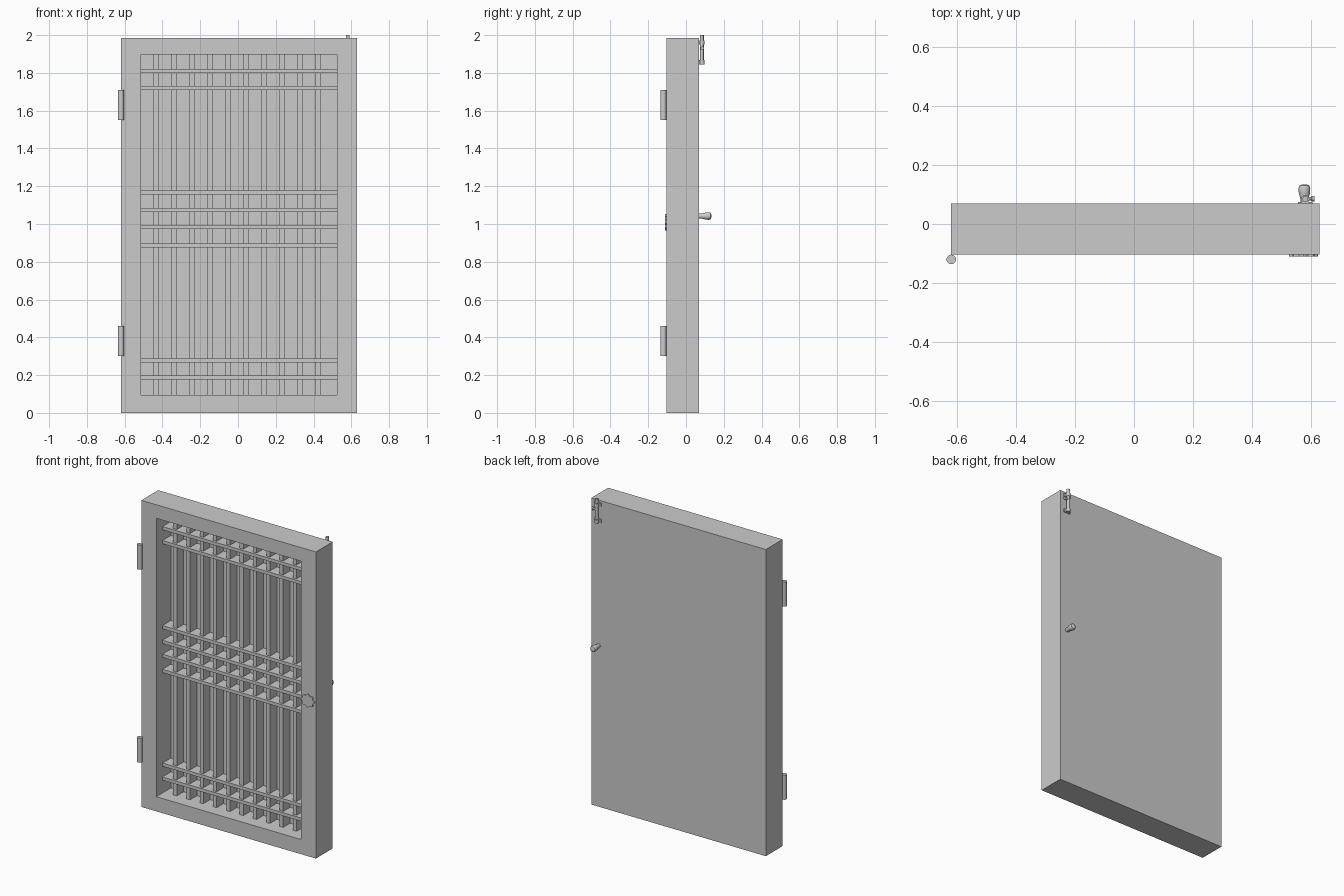
import bpy, bmesh, math
from mathutils import Matrix, Vector

cube = bpy.data.objects.get("Cube")
if cube:
    bpy.data.objects.remove(cube, do_unlink=True)

grey = bpy.data.materials.new("light_grey")
grey.use_nodes = True
COLOUR = (0.6, 0.6, 0.6, 1)
grey.diffuse_color = COLOUR
grey.node_tree.nodes["Principled BSDF"].inputs["Base Color"].default_value = COLOUR


def finish(name, bm, smooth=False):
    bmesh.ops.recalc_face_normals(bm, faces=bm.faces)
    mesh = bpy.data.meshes.new(name)
    bm.to_mesh(mesh)
    bm.free()
    mesh.materials.append(grey)
    obj = bpy.data.objects.new(name, mesh)
    bpy.context.collection.objects.link(obj)
    if smooth:
        bpy.ops.object.select_all(action="DESELECT")
        obj.select_set(True)
        bpy.context.view_layer.objects.active = obj
        bpy.ops.object.shade_smooth_by_angle(angle=math.radians(40))
    return obj


def box(name, x0, x1, y0, y1, z0, z1):
    bm = bmesh.new()
    bmesh.ops.create_cube(bm, size=1)
    for v in bm.verts:
        v.co = ((x0 + x1) / 2 + v.co.x * (x1 - x0),
                (y0 + y1) / 2 + v.co.y * (y1 - y0),
                (z0 + z1) / 2 + v.co.z * (z1 - z0))
    return finish(name, bm)


def lathe(name, profile, origin, direction, sides=20):
    """Turn (radius, distance) pairs around an axis, with capped ends."""
    bm = bmesh.new()
    turn = Vector(direction).to_track_quat("Z", "Y").to_matrix().to_4x4()
    place = Matrix.Translation(origin) @ turn
    rings = []
    for r, d in profile:
        angles = [2 * math.pi * i / sides for i in range(sides)]
        rings.append([bm.verts.new(place @ Vector((r * math.cos(a), r * math.sin(a), d)))
                      for a in angles])
    for a, b in zip(rings, rings[1:]):
        for i in range(sides):
            j = (i + 1) % sides
            bm.faces.new((a[i], a[j], b[j], b[i]))
    bm.faces.new(rings[0])
    bm.faces.new(rings[-1])
    return finish(name, bm, True)


# Door slab with a deep recess in the front
FRONT, BACK, PANEL = -0.103, 0.069, 0.045
LEFT, RIGHT, SILL, HEAD = -0.513, 0.524, 0.095, 1.897
bm = bmesh.new()


def loop(x0, x1, z0, z1, y):
    return [bm.verts.new((x, y, z)) for x, z in ((x0, z0), (x1, z0), (x1, z1), (x0, z1))]


loops = [loop(-0.62, 0.63, 0, 1.985, BACK), loop(-0.62, 0.63, 0, 1.985, FRONT),
         loop(LEFT, RIGHT, SILL, HEAD, FRONT), loop(LEFT, RIGHT, SILL, HEAD, PANEL)]
for a, b in zip(loops, loops[1:]):
    for i in range(4):
        j = (i + 1) % 4
        bm.faces.new((a[i], a[j], b[j], b[i]))
bm.faces.new(loops[0])
bm.faces.new(loops[-1])
finish("door_frame", bm)

# Lattice of upright and level bars
for i in range(10):
    x = -0.434 + i * 0.0953
    box("upright_bar", x - 0.013, x + 0.013, -0.025, PANEL, SILL, HEAD)
for z in (1.809, 1.719, 1.168, 1.073, 0.983, 0.885, 0.278, 0.188):
    box("level_bar", LEFT, RIGHT, -0.04, PANEL, z - 0.0105, z + 0.0105)

# Hinge barrels
for z in (0.3, 1.55):
    lathe("hinge", [(0.016, 0), (0.016, 0.159)], (-0.62, -0.12, z), (0, 0, 1))

# Scalloped plate on the front
bm = bmesh.new()
rim = []
for i in range(48):
    a = 2 * math.pi * i / 48
    r = 0.89 + 0.11 * math.cos(8 * a)
    rim.append(bm.verts.new((0.575 + 0.049 * r * math.cos(a), FRONT,
                             1.009 + 0.043 * r * math.sin(a))))
face = bm.faces.new(rim)
out = bmesh.ops.extrude_face_region(bm, geom=[face])
bmesh.ops.translate(bm, vec=(0, -0.007, 0),
                    verts=[v for v in out["geom"] if isinstance(v, bmesh.types.BMVert)])
finish("flower_plate", bm)

# Knob on the back
lathe("back_knob", [(0.013, 0), (0.014, 0.02), (0.019, 0.038), (0.02, 0.055),
                    (0.017, 0.063), (0.008, 0.067)],
      (0.578, BACK - 0.002, 1.042), (0, 1, 0))

# Sliding bolt at the top of the back
lathe("bolt_rod", [(0.01, 0), (0.01, 0.155)], (0.581, 0.084, 1.845), (0, 0, 1))
lathe("bolt_handle", [(0.006, 0), (0.006, 0.02), (0.009, 0.022), (0.009, 0.031)],
      (0.581, 0.086, 1.93), (1, 0, 0))
for z in (1.845, 1.95):
    lathe("bolt_ring", [(0.014, 0), (0.014, 0.022)], (0.581, 0.084, z), (0, 0, 1))
    box("bolt_bracket", 0.556, 0.606, BACK - 0.002, BACK + 0.006, z, z + 0.022)
